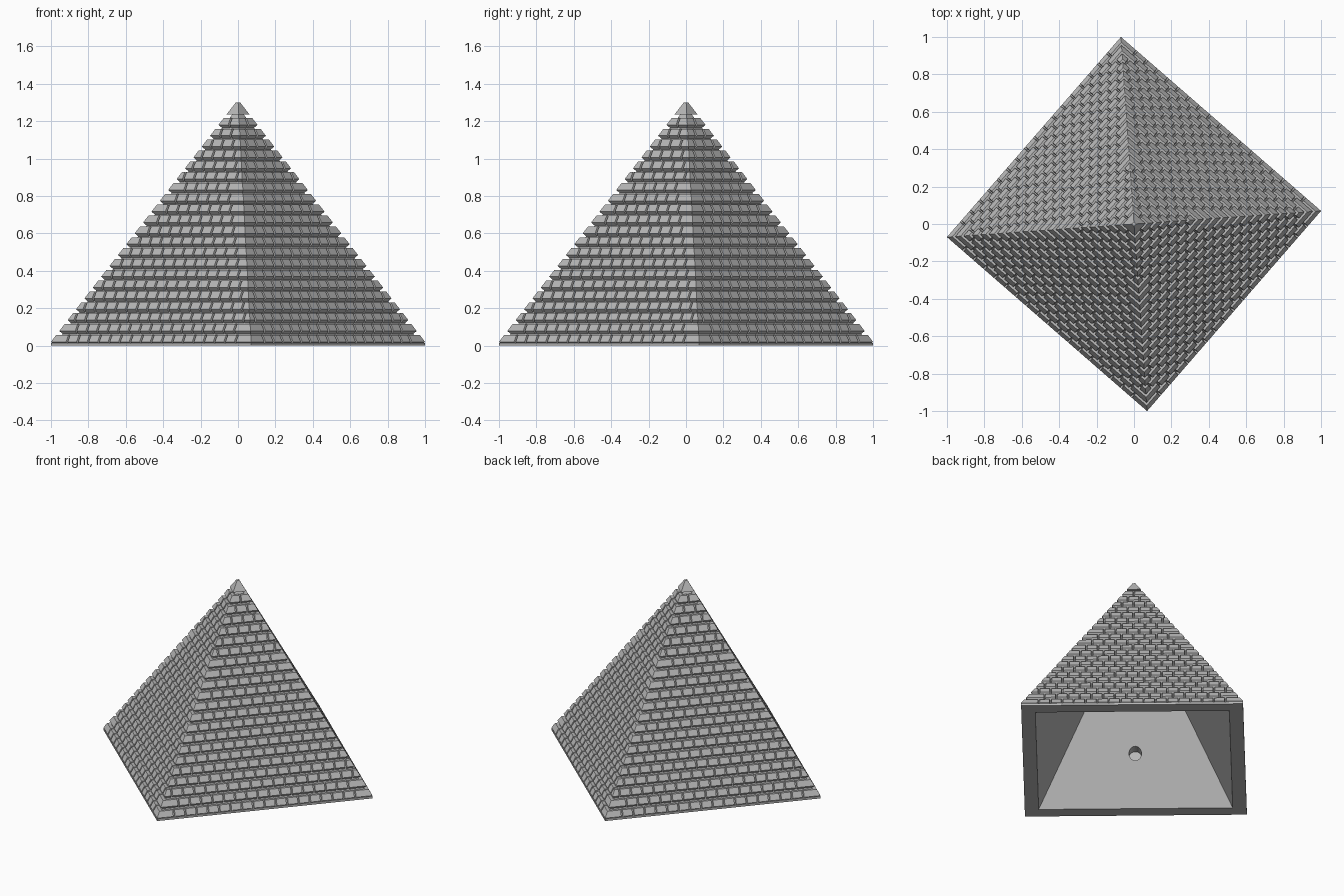
import bpy
import bmesh
from math import radians, pi
from mathutils import Matrix

cube = bpy.data.objects.get("Cube")
if cube:
    bpy.data.objects.remove(cube, do_unlink=True)

HALF = 0.709             # half side of the base
FOOT, APEX = 0.02, 1.315  # where the slope starts and would end
DEPTH = 0.022            # how far bricks stand out, measured level
ROWS, COURSE, BRICK_H = 21, 0.058, 0.037
PITCH, GAP, BEVEL = 0.0745, 0.012, 0.003
TURN = radians(-41)

stone = bpy.data.materials.new("grey stone")
stone.use_nodes = True
GREY = (0.48, 0.48, 0.48, 1)
stone.diffuse_color = GREY
stone.node_tree.nodes["Principled BSDF"].inputs["Base Color"].default_value = GREY


def half_at(z):
    """Half side of the brick surface at height z."""
    return HALF * (1 - (z - FOOT) / (APEX - FOOT))


def add_object(name, data, angle=TURN):
    obj = bpy.data.objects.new(name, data)
    obj.rotation_euler.z = angle
    bpy.context.collection.objects.link(obj)
    return obj


def to_mesh(name, bm):
    mesh = bpy.data.meshes.new(name)
    bm.to_mesh(mesh)
    bm.free()
    mesh.materials.append(stone)
    return mesh


def square_loft(name, profile):
    """Join square rings (half side, height) into a closed solid."""
    bm = bmesh.new()
    rings = [[bm.verts.new((sx * h, sy * h, z))
              for sx, sy in ((-1, -1), (1, -1), (1, 1), (-1, 1))]
             for h, z in profile]
    for low, high in zip(rings, rings[1:]):
        for i in range(4):
            j = (i + 1) % 4
            bm.faces.new((low[i], low[j], high[j], high[i]))
    bm.faces.new(rings[0])
    bm.faces.new(rings[-1])
    bmesh.ops.recalc_face_normals(bm, faces=bm.faces)
    return add_object(name, to_mesh(name, bm))


# Hollow core with a thin plinth and an open underside
core_top = 1.26
shell = square_loft("hollow_core", [
    (0.002, 1.133), (0.62, 0), (HALF, 0), (HALF, 0.015),
    (half_at(0.015) - DEPTH, 0.015), (half_at(core_top) - DEPTH, core_top)])

# Round sockets in two opposite inner walls
bm = bmesh.new()
bmesh.ops.create_cone(bm, cap_ends=True, segments=24, radius1=0.04, radius2=0.04,
                      depth=1.0, matrix=Matrix.Translation((0, 0, 0.31))
                      @ Matrix.Rotation(pi / 2, 4, 'X'))
cutter = add_object("socket_cutter", to_mesh("socket_cutter", bm))
cutter.hide_render = True
cutter.display_type = 'WIRE'
cut = shell.modifiers.new("sockets", 'BOOLEAN')
cut.operation = 'DIFFERENCE'
cut.solver = 'EXACT'
cut.object = cutter
bpy.context.view_layer.update()
evaluated = shell.evaluated_get(bpy.context.evaluated_depsgraph_get())
finished = bpy.data.meshes.new_from_object(evaluated)
shell.modifiers.clear()
shell.data = finished
bpy.data.objects.remove(cutter, do_unlink=True)

# Capstone
square_loft("capstone", [(half_at(1.235), 1.235), (half_at(1.3), 1.3)])


def add_brick(bm, left, right, z0, z1):
    """One tapered brick; a side of None is mitred at the corner."""
    def corner(joint, sign, z, d, inset):
        u = sign * (half_at(z) - d) if joint is None else joint - sign * inset
        return bm.verts.new((u, d - half_at(z), z))

    def quad(low, high, d, inset):
        return [corner(left, -1, low, d, inset), corner(right, 1, low, d, inset),
                corner(right, 1, high, d, inset), corner(left, -1, high, d, inset)]

    outer = quad(z0, z1, 0, GAP / 2)
    inner = quad(z0 - 0.016, z1 - 0.002, DEPTH, GAP / 2 - BEVEL)
    bm.faces.new(outer)
    for i in range(4):
        j = (i + 1) % 4
        bm.faces.new((outer[j], outer[i], inner[i], inner[j]))


# Brick courses in running bond, shared by the four sides
bm = bmesh.new()
for row in range(ROWS):
    z0 = FOOT + row * COURSE
    z1 = z0 + BRICK_H
    limit = half_at(z1) - 0.025
    shift = 0.5 * (row % 2)
    joints = [(k + shift) * PITCH for k in range(-12, 12)]
    edges = [None] + [u for u in joints if abs(u) < limit] + [None]
    for left, right in zip(edges, edges[1:]):
        add_brick(bm, left, right, z0, z1)
bricks = to_mesh("brick_side", bm)
for side, name in enumerate(("front", "left", "back", "right")):
    add_object(name + "_bricks", bricks, TURN + side * pi / 2)
